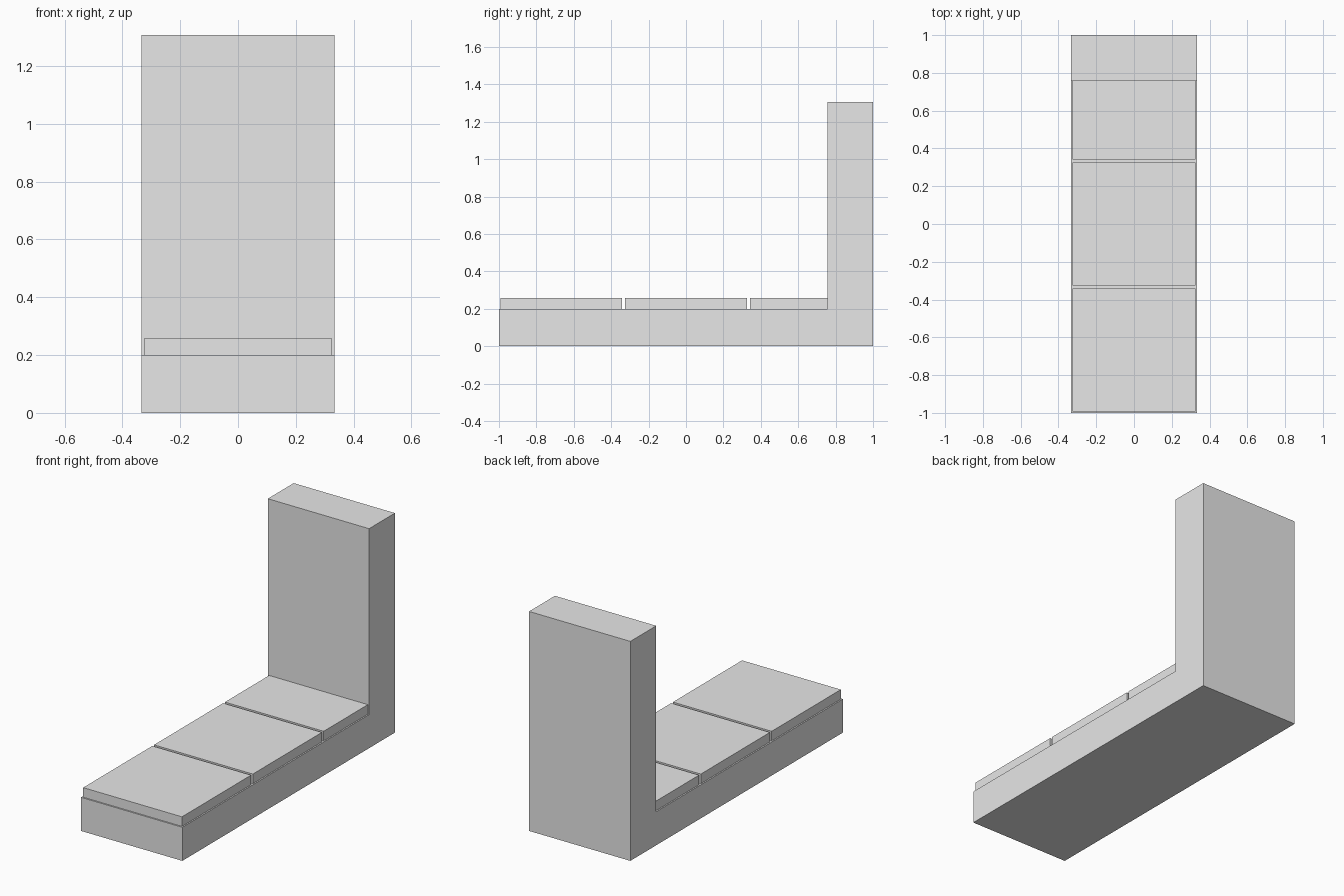
import bpy
import bmesh

cube = bpy.data.objects.get("Cube")
if cube:
    bpy.data.objects.remove(cube, do_unlink=True)

LENGTH, WIDTH, HEIGHT = 2.0, 0.667, 1.307
BASE_TOP = 0.2
WALL_FRONT = 0.757
PAD_TOP = 0.257
GAP = 0.0083          # half of the joint between pads
PITCH = LENGTH / 3

grey = bpy.data.materials.new("light grey")
grey.use_nodes = True
colour = (0.8, 0.8, 0.8, 1.0)
grey.diffuse_color = colour
grey.node_tree.nodes["Principled BSDF"].inputs["Base Color"].default_value = colour


def extrude_profile(name, profile, width):
    """Extrude a side profile of (y, z) points across x, centred."""
    bm = bmesh.new()
    face = bm.faces.new([bm.verts.new((-width / 2, y, z)) for y, z in profile])
    moved = bmesh.ops.extrude_face_region(bm, geom=[face])["geom"]
    verts = [v for v in moved if isinstance(v, bmesh.types.BMVert)]
    bmesh.ops.translate(bm, verts=verts, vec=(width, 0, 0))
    bmesh.ops.recalc_face_normals(bm, faces=bm.faces)
    mesh = bpy.data.meshes.new(name)
    bm.to_mesh(mesh)
    bm.free()
    mesh.materials.append(grey)
    obj = bpy.data.objects.new(name, mesh)
    bpy.context.collection.objects.link(obj)
    return obj


# L-shaped body: low base with an upright wall at the back
front, back = -LENGTH / 2, LENGTH / 2
extrude_profile("base_and_back_wall", [
    (front, 0), (back, 0), (back, HEIGHT), (WALL_FRONT, HEIGHT),
    (WALL_FRONT, BASE_TOP), (front, BASE_TOP)], WIDTH)

# Three pads on the base, the last one stopped by the wall
for i, name in enumerate(("front_pad", "middle_pad", "rear_pad")):
    y0 = front + i * PITCH + GAP
    y1 = min(front + (i + 1) * PITCH - GAP, WALL_FRONT)
    extrude_profile(name, [(y0, BASE_TOP), (y1, BASE_TOP),
                           (y1, PAD_TOP), (y0, PAD_TOP)], WIDTH - 2 * GAP)
